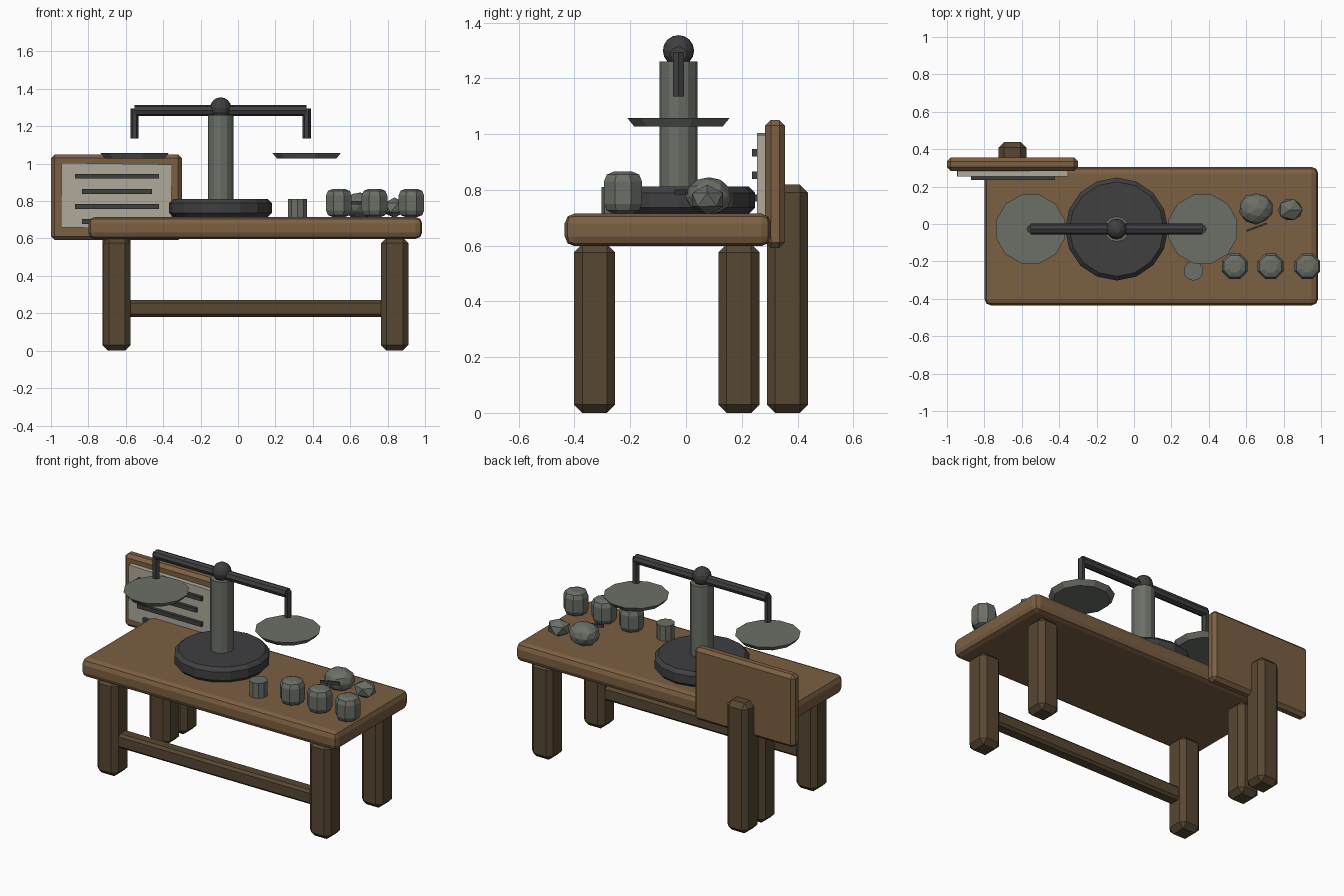
import bpy, math, random
from mathutils import Vector

random.seed(4)
cube = bpy.data.objects.get("Cube")
if cube:
    bpy.data.objects.remove(cube, do_unlink=True)


def material(name, rgb):
    m = bpy.data.materials.new(name)
    m.use_nodes = True
    m.diffuse_color = (*rgb, 1)
    m.node_tree.nodes["Principled BSDF"].inputs["Base Color"].default_value = (*rgb, 1)
    return m


WOOD = material("warm wood", (0.20, 0.115, 0.055))
DARK_WOOD = material("dark wood", (0.095, 0.063, 0.032))
STONE = material("grey green stone", (0.145, 0.16, 0.135))
IRON = material("dark iron", (0.05, 0.05, 0.053))
PAPER = material("parchment", (0.43, 0.41, 0.33))


def finish(name, mat, bevel=0, segments=1):
    ob = bpy.context.object
    ob.name = name
    ob.data.materials.append(mat)
    if bevel:
        b = ob.modifiers.new("edge bevel", "BEVEL")
        b.width, b.segments = bevel, segments
        b.limit_method = "ANGLE"
        b.angle_limit = math.radians(50)
    return ob


def box(name, mat, x, y, z, bevel=0, segments=1):
    """Box from its (min, max) range on each axis."""
    bpy.ops.mesh.primitive_cube_add(size=1, location=[(a + b) / 2 for a, b in (x, y, z)])
    ob = bpy.context.object
    ob.scale = [b - a for a, b in (x, y, z)]
    bpy.ops.object.transform_apply(location=False, rotation=False, scale=True)
    return finish(name, mat, bevel, segments)


def rod(name, mat, center, radius, depth, sides, bevel=0, segments=1, rot=(0, 0, 0)):
    bpy.ops.mesh.primitive_cylinder_add(vertices=sides, radius=radius, depth=depth,
                                        location=center, rotation=rot)
    return finish(name, mat, bevel, segments)


# Table
box("table_top", WOOD, (-0.80, 0.985), (-0.435, 0.305), (0.598, 0.715), 0.035, 2)
for side, x in (("right", -0.648), ("left", 0.838)):
    for end, y in (("front", -0.328), ("back", 0.19)):
        box(f"leg_{end}_{side}", DARK_WOOD, (x - 0.073, x + 0.073),
            (y - 0.074, y + 0.074), (0, 0.605), 0.03)
box("front_stretcher", DARK_WOOD, (-0.60, 0.79), (-0.37, -0.285), (0.18, 0.27), 0.015)

# Notice board on its post
box("board_post", DARK_WOOD, (-0.724, -0.576), (0.29, 0.438), (0, 0.82), 0.03)
box("notice_board", WOOD, (-1.0, -0.30), (0.284, 0.355), (0.592, 1.05), 0.02)
sheet = box("notice_sheet", PAPER, (-0.945, -0.355), (0.255, 0.284), (0.655, 1.0))
sheet.rotation_euler.y = math.radians(0.8)
for i, half in enumerate((0.224, 0.187, 0.224, 0.187)):
    z = 0.933 - i * 0.081
    box(f"written_line_{i + 1}", IRON, (-0.647 - half, -0.647 + half),
        (0.236, 0.256), (z - 0.013, z + 0.013))

# Balance scale
CX, CY = -0.093, -0.027
rod("scale_base", IRON, (CX, CY, 0.763), 0.275, 0.097, 16, 0.022)
rod("scale_column", STONE, (CX, CY, 1.03), 0.068, 0.46, 12)
rod("scale_beam", IRON, (CX, CY, 1.285), 0.03, 0.92, 8, rot=(0, math.pi / 2, 0))
bpy.ops.mesh.primitive_uv_sphere_add(segments=12, ring_count=8, radius=0.056,
                                     location=(CX, CY, 1.299))
finish("beam_ball", IRON)
for side, x in (("right", CX - 0.46), ("left", CX + 0.46)):
    rod(f"hanger_{side}", IRON, (x, CY, 1.215), 0.022, 0.16, 6, rot=(0, 0, math.pi / 6))
    bpy.ops.mesh.primitive_cone_add(vertices=12, radius1=0.165, radius2=0.19, depth=0.03,
                                    location=(x, CY, 1.043), rotation=(0, 0, math.pi / 12))
    finish(f"pan_{side}", STONE)

# Weights on the table
rod("small_weight", STONE, (0.318, -0.25, 0.76), 0.053, 0.1, 10)
for i, x in enumerate((0.539, 0.73, 0.927)):
    rod(f"weight_{i + 1}", STONE, (x, -0.226, 0.79), 0.074, 0.15, 8, 0.035, 2,
        (0, 0, math.pi / 8))

# Ore lumps, slightly uneven
for name, detail, center, size in (
        ("large_ore", 2, (0.652, 0.083, 0.777), (0.092, 0.084, 0.07)),
        ("small_ore", 1, (0.836, 0.076, 0.765), (0.074, 0.066, 0.055))):
    bpy.ops.mesh.primitive_ico_sphere_add(subdivisions=detail, radius=1, location=center)
    lump = finish(name, STONE)
    for v in lump.data.vertices:
        v.co = Vector(c * s for c, s in zip(v.co, size)) * random.uniform(0.95, 1.04)

# Small dark chip beside the large lump
chip = box("iron_chip", IRON, (0.597, 0.713), (-0.022, -0.012), (0.783, 0.801))
chip.rotation_euler.z = math.radians(20)
